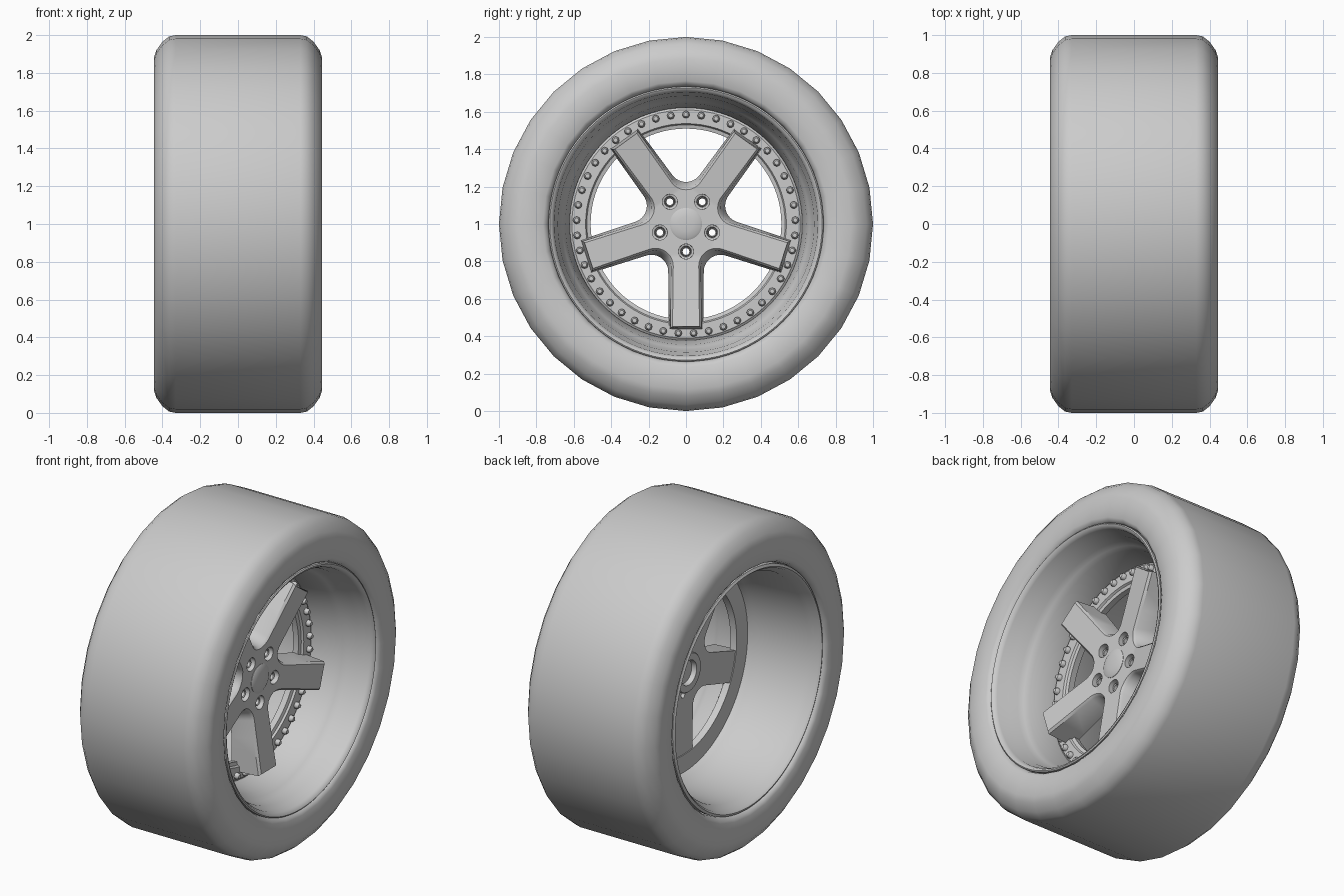
import bpy, bmesh
from math import sin, cos, pi, radians, tan

if "Cube" in bpy.data.objects:
    bpy.data.objects.remove(bpy.data.objects["Cube"])

CZ = 1.0  # axle height


def finish(name, bm, angle=35):
    bmesh.ops.remove_doubles(bm, verts=bm.verts, dist=1e-5)
    bmesh.ops.recalc_face_normals(bm, faces=bm.faces)
    me = bpy.data.meshes.new(name)
    bm.to_mesh(me)
    bm.free()
    ob = bpy.data.objects.new(name, me)
    bpy.context.collection.objects.link(ob)
    smooth(ob, angle)
    return ob


def smooth(ob, angle):
    bpy.ops.object.select_all(action='DESELECT')
    ob.select_set(True)
    bpy.context.view_layer.objects.active = ob
    bpy.ops.object.shade_smooth_by_angle(angle=radians(angle))


def lathe(bm, profile, segs, y=0.0, z=CZ, closed=True):
    """Spin (x, r) points around an x-parallel axis; r = 0 closes at the axis."""
    rings = [[bm.verts.new((x, y + r * cos(2 * pi * i / segs), z + r * sin(2 * pi * i / segs)))
              for i in range(segs)] if r > 0 else [bm.verts.new((x, y, z))] * segs
             for x, r in profile]
    pairs = list(zip(rings, rings[1:])) + ([(rings[-1], rings[0])] if closed else [])
    for a, b in pairs:
        for i in range(segs):
            j = (i + 1) % segs
            vs = list(dict.fromkeys((a[i], a[j], b[j], b[i])))
            bm.faces.new(vs)


def lathe_object(name, profile, segs, closed=True, angle=35):
    bm = bmesh.new()
    lathe(bm, profile, segs, closed=closed)
    return finish(name, bm, angle)


# Tyre: half profile mirrored across the wheel plane
outer = [(0.33, 1.0), (0.365, 0.993), (0.40, 0.965), (0.432, 0.92), (0.444, 0.885),
         (0.444, 0.83), (0.438, 0.765), (0.425, 0.745), (0.40, 0.735)]
inner = [(0.37, 0.74), (0.40, 0.80), (0.38, 0.90), (0.32, 0.95)]
half = outer + inner
lathe_object("tyre", half + [(-x, r) for x, r in reversed(half)], 32, angle=50)

# Rim barrel with deep front dish and rear lip
lathe_object("rim_barrel", [
    (0.40, 0.737), (0.425, 0.735), (0.43, 0.728), (0.424, 0.716), (0.405, 0.705),
    (0.365, 0.70), (0.34, 0.685), (0.28, 0.677), (0.25, 0.66), (0.22, 0.645),
    (0.08, 0.622), (0.02, 0.62), (-0.02, 0.635), (-0.08, 0.655), (-0.36, 0.675),
    (-0.385, 0.695), (-0.415, 0.703), (-0.428, 0.715), (-0.42, 0.73), (-0.39, 0.73),
    (-0.36, 0.70), (-0.08, 0.675), (0.0, 0.65), (0.09, 0.64), (0.21, 0.665),
    (0.26, 0.695), (0.36, 0.715)], 80)

# Flange that carries the spokes
lathe_object("bolt_flange", [
    (0.015, 0.515), (0.055, 0.51), (0.06, 0.53), (0.072, 0.537), (0.072, 0.61),
    (0.065, 0.617), (0.06, 0.63), (0.015, 0.63)], 80)

# Ring of small bolts
bm = bmesh.new()
for k in range(45):
    a = pi / 2 + 2 * pi * k / 45
    lathe(bm, [(0.065, 0.02), (0.085, 0.02), (0.097, 0.012), (0.10, 0)], 8,
          y=0.585 * cos(a), z=CZ + 0.585 * sin(a), closed=False)
finish("flange_bolts", bm, 40)


# Five-spoke star
def outline(valley, w, tip_s, tip_w, n=8):
    """(along, half width) from the valley between spokes, round a fillet, to the tip."""
    s0, w0 = valley * cos(pi / 5), valley * sin(pi / 5)
    sweep = radians(54)
    R = (w0 - w) / (1 - cos(sweep))
    pts = []
    for i in range(n + 1):
        t = sweep * (1 - i / n)
        pts.append((s0 + R * (sin(sweep) - sin(t)), w + R * (1 - cos(t))))
    s1 = pts[-1][0]
    for f in (0.33, 0.66, 1):
        pts.append((s1 + (tip_s - s1) * f, w + (tip_w - w) * f))
    return pts


def front_x(s):
    return 0.15 + 0.06 * max(0, s - 0.17) / 0.38


face_line = outline(0.183, 0.068, 0.547, 0.072)
edge_line = outline(0.197, 0.08, 0.557, 0.083)
back_line = outline(0.225, 0.095, 0.565, 0.092)
BACK = 0.02
bm = bmesh.new()
for k in range(5):
    a = -pi / 2 + 2 * pi * k / 5

    def P(x, s, w):
        return bm.verts.new((x, s * cos(a) - w * sin(a), CZ + s * sin(a) + w * cos(a)))

    rows = []
    for (sf, wf), (se, we), (sb, wb) in zip(face_line, edge_line, back_line):
        xf = front_x(sf)
        rows.append([P(xf, sf, 0), P(xf, sf, wf), P(front_x(se) - 0.014, se, we),
                     P(BACK, sb, wb), P(BACK, sb, 0), P(BACK, sb, -wb),
                     P(front_x(se) - 0.014, se, -we), P(xf, sf, -wf)])
    for r0, r1 in zip(rows, rows[1:]):
        for i in range(8):
            j = (i + 1) % 8
            bm.faces.new((r0[i], r0[j], r1[j], r1[i]))
    bm.faces.new(rows[-1])
    r, cf, cb = rows[0], P(front_x(0), 0, 0), P(BACK, 0, 0)
    for c, i, j in ((cf, 0, 1), (cf, 7, 0), (cb, 3, 4), (cb, 4, 5)):
        bm.faces.new((c, r[i], r[j]))
star = finish("spokes", bm)

# Stepped lug holes, one in line with each spoke
bm = bmesh.new()
for k in range(5):
    a = -pi / 2 + 2 * pi * k / 5
    lathe(bm, [(0.3, 0), (0.3, 0.042), (0.115, 0.04), (0.112, 0.03), (0.085, 0.018),
               (-0.1, 0.018), (-0.1, 0)], 20,
          y=0.147 * cos(a), z=CZ + 0.147 * sin(a), closed=False)
cutter = finish("lug_cutter", bm)
cutter.hide_render = True
mod = star.modifiers.new("lug_holes", 'BOOLEAN')
mod.operation = 'DIFFERENCE'
mod.solver = 'EXACT'
mod.object = cutter
bpy.ops.object.select_all(action='DESELECT')
star.select_set(True)
bpy.context.view_layer.objects.active = star
bpy.ops.object.modifier_apply(modifier=mod.name)
bpy.data.objects.remove(cutter)
smooth(star, 35)

# Lug nut collars inside the pockets
bm = bmesh.new()
for k in range(5):
    a = -pi / 2 + 2 * pi * k / 5
    lathe(bm, [(0.09, 0.027), (0.13, 0.027), (0.135, 0.023), (0.13, 0.018), (0.09, 0.018)], 12,
          y=0.147 * cos(a), z=CZ + 0.147 * sin(a))
finish("lug_nuts", bm)

# Centre cap and rear hub pad
lathe_object("centre_cap", [(0.13, 0.088), (0.152, 0.086), (0.158, 0.075), (0.163, 0.04),
                            (0.165, 0)], 40, closed=False)
lathe_object("hub_pad", [(0.03, 0.12), (-0.015, 0.12), (-0.02, 0.115), (-0.02, 0.075),
                         (0.01, 0.07), (0.01, 0)], 40, closed=False)
